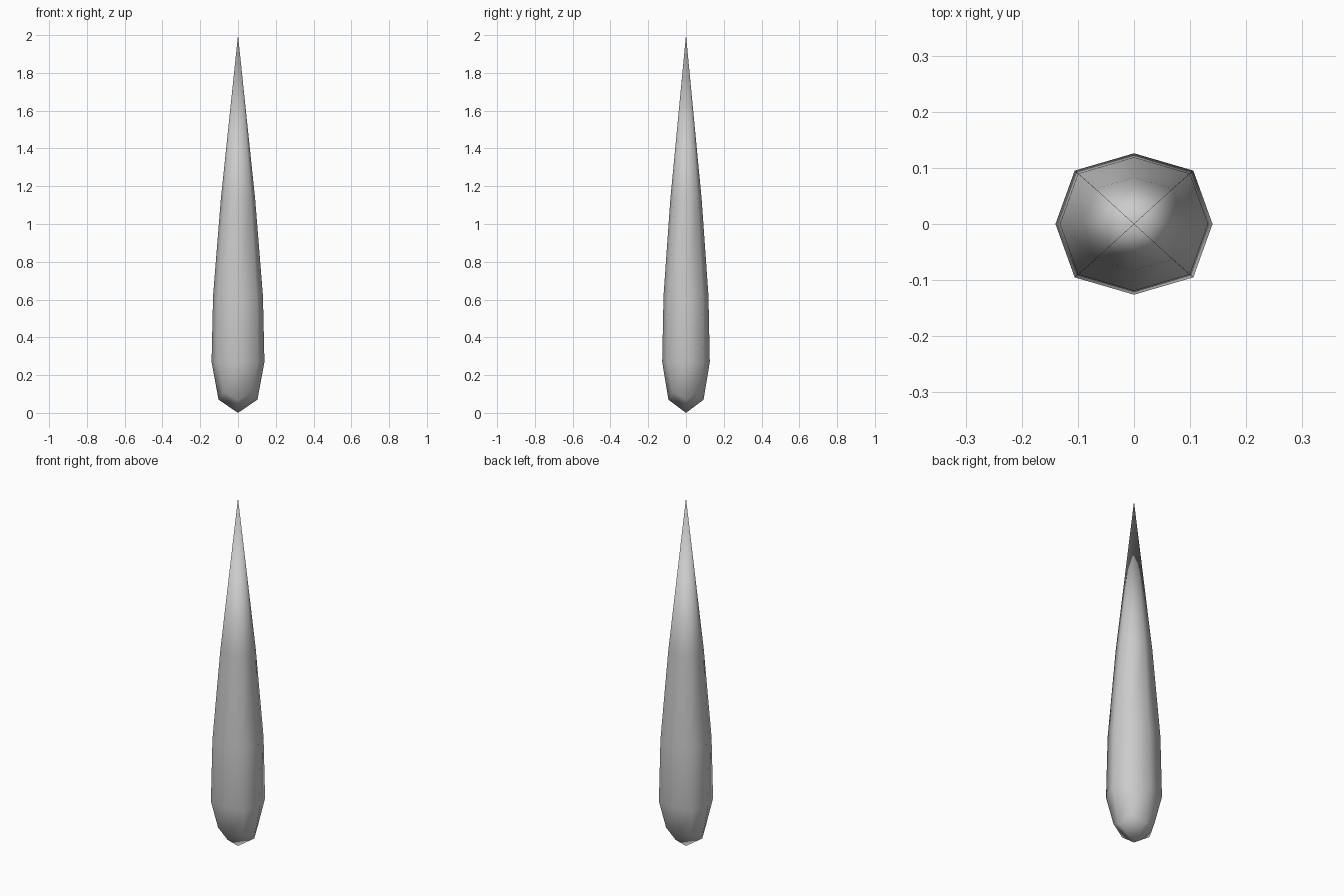
import bpy, bmesh, math

if "Cube" in bpy.data.objects:
    bpy.data.objects.remove(bpy.data.objects["Cube"])

# rings: z at axis vertices, z at diagonal vertices, x radius, y radius
RINGS = [
    (0.07, 0.112, 0.103, 0.093),
    (0.27, 0.265, 0.140, 0.126),
    (0.62, 0.62, 0.132, 0.119),
    (1.13, 1.13, 0.091, 0.083),
]
DIAGONAL = 0.755  # diagonal corner as a share of the radii

bm = bmesh.new()


def ring(z_axis, z_diag, rx, ry):
    verts = []
    for i in range(8):
        a = i * math.pi / 4
        if i % 2:
            x, y = math.copysign(DIAGONAL, math.cos(a)), math.copysign(DIAGONAL, math.sin(a))
        else:
            x, y = math.cos(a), math.sin(a)
        verts.append(bm.verts.new((x * rx, y * ry, z_diag if i % 2 else z_axis)))
    return verts


# eight-sided body
rings = [ring(*r) for r in RINGS]
for low, high in zip(rings, rings[1:]):
    for i in range(8):
        j = (i + 1) % 8
        bm.faces.new((low[i], low[j], high[j], high[i]))

# pointed top
tip = bm.verts.new((0, 0, 2.0))
for i in range(8):
    bm.faces.new((rings[-1][i], rings[-1][(i + 1) % 8], tip))

# blunt bottom made of four quads
base = bm.verts.new((0, 0, 0))
b = rings[0]
for i in range(0, 8, 2):
    bm.faces.new((base, b[(i + 2) % 8], b[i + 1], b[i]))

bmesh.ops.recalc_face_normals(bm, faces=bm.faces)
for f in bm.faces:
    f.smooth = True
mesh = bpy.data.meshes.new("spike")
bm.to_mesh(mesh)
bm.free()
spike = bpy.data.objects.new("spike", mesh)
bpy.context.collection.objects.link(spike)
